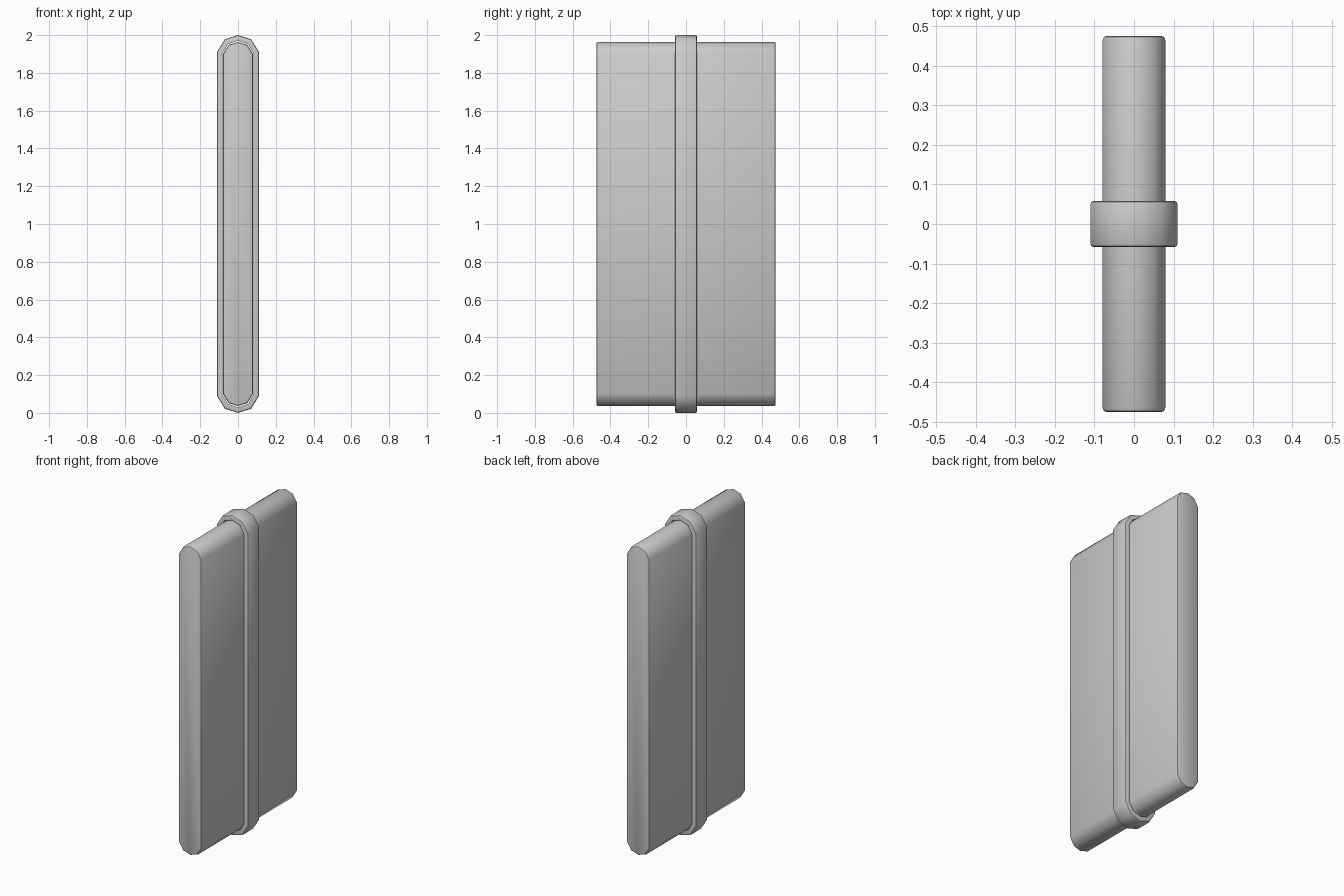
import bpy, bmesh

if "Cube" in bpy.data.objects:
    bpy.data.objects.remove(bpy.data.objects["Cube"])


def outline(w, shoulder, z_sh, z_mid, top):
    # Slim upright capsule outline in x/z, mirrored about z = 1
    upper = [(w, z_sh), (shoulder, z_mid), (0, top), (-shoulder, z_mid), (-w, z_sh)]
    return upper + [(-x, 2 - z) for x, z in upper]


def make_part(name, loops, closed, bevel, segments):
    # Skin a list of (y, outline) loops, either capped or joined into a ring
    bm = bmesh.new()
    rings = [[bm.verts.new((x, y, z)) for x, z in pts] for y, pts in loops]
    count = len(rings)
    n = len(rings[0])
    for i in range(count if closed else count - 1):
        a, b = rings[i], rings[(i + 1) % count]
        for j in range(n):
            k = (j + 1) % n
            bm.faces.new((a[j], a[k], b[k], b[j]))
    if not closed:
        bm.faces.new(rings[0])
        bm.faces.new(rings[-1])
    bmesh.ops.recalc_face_normals(bm, faces=bm.faces)
    # Soften the front and back rims
    ys = [y for y, _ in loops]
    rims = [e for e in bm.edges
            if abs(e.verts[0].co.y - e.verts[1].co.y) < 1e-5
            and any(v in r for r in rings[:2] if closed for v in e.verts)
            and all(any(v in r for r in rings[:2]) for v in e.verts)
            and len({next(i for i, r in enumerate(rings) if v in r) for v in e.verts}) == 1] \
        if closed else [e for e in bm.edges
                        if abs(e.verts[0].co.y - e.verts[1].co.y) < 1e-5]
    bmesh.ops.bevel(bm, geom=rims, offset=bevel, segments=segments,
                    profile=0.5, affect='EDGES')
    mesh = bpy.data.meshes.new(name)
    bm.to_mesh(mesh)
    bm.free()
    obj = bpy.data.objects.new(name, mesh)
    bpy.context.collection.objects.link(obj)
    bpy.ops.object.select_all(action='DESELECT')
    obj.select_set(True)
    bpy.context.view_layer.objects.active = obj
    bpy.ops.object.shade_smooth_by_angle(angle=0.7)
    return obj


slab = outline(0.079, 0.05, 1.9, 1.948, 1.964)
band_outer = outline(0.11, 0.07, 1.912, 1.978, 2.0)
band_inner = outline(0.083, 0.053, 1.902, 1.953, 1.97)

# Main flat slab
make_part("slab", [(-0.475, slab), (0.475, slab)], False, 0.01, 2)

# Raised band wrapped around the middle
make_part("centre_band", [(-0.058, band_outer), (0.058, band_outer),
                          (0.058, band_inner), (-0.058, band_inner)], True, 0.008, 2)
